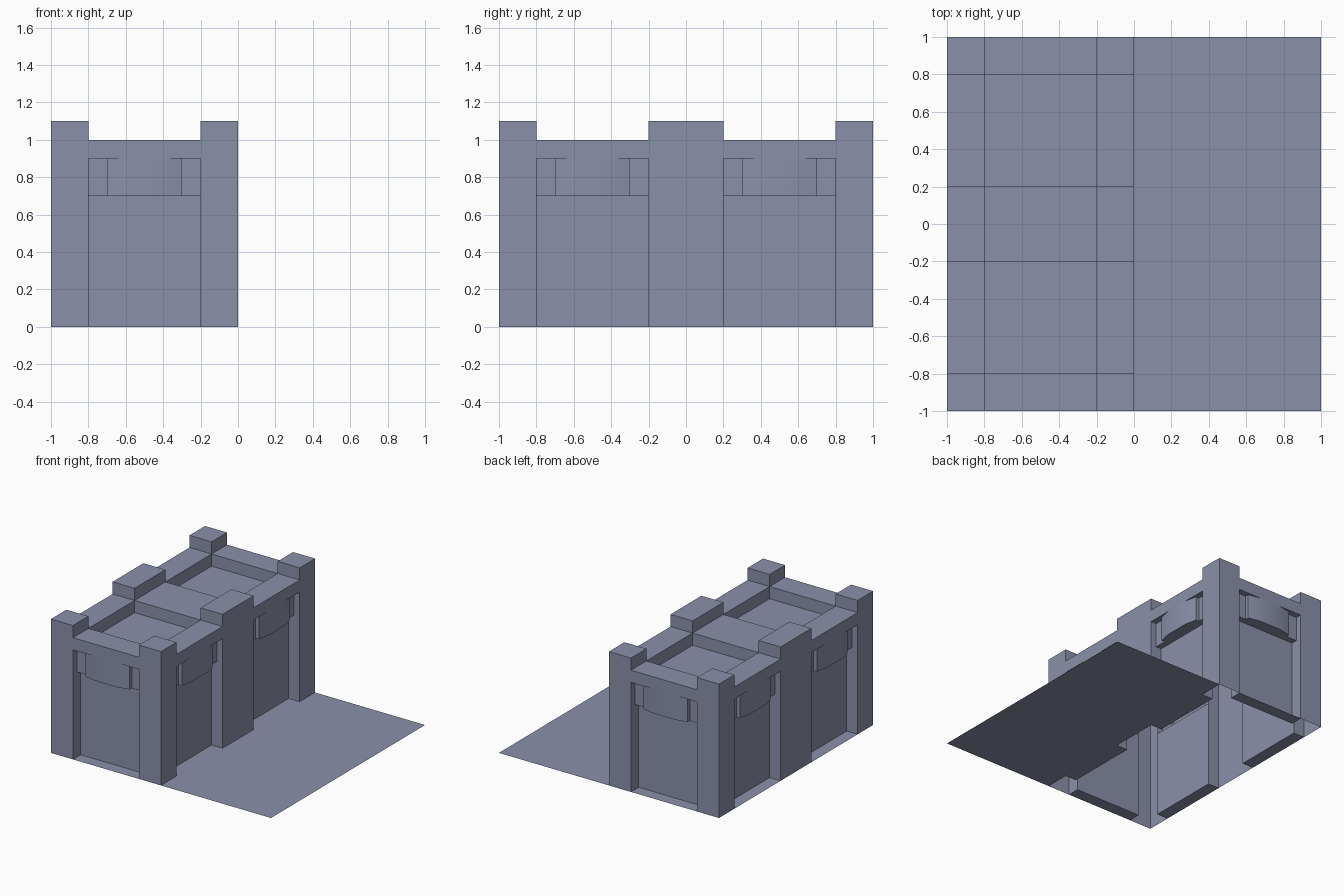
import bpy, bmesh, math
from mathutils import Vector, Matrix

if "Cube" in bpy.data.objects:
    bpy.data.objects.remove(bpy.data.objects["Cube"])

mat = bpy.data.materials.new("slate_grey")
mat.diffuse_color = (0.26, 0.28, 0.40, 1.0)
mat.use_nodes = True
mat.node_tree.nodes["Principled BSDF"].inputs["Base Color"].default_value = mat.diffuse_color


def quad(bm, pts, normal):
    """Add one face, wound so that it looks along the given normal."""
    f = bm.faces.new([bm.verts.new(p) for p in pts])
    f.normal_update()
    if f.normal.dot(Vector(normal)) < 0:
        f.normal_flip()


def box(bm, lo, hi, sides):
    """Add only the listed sides of a box, e.g. '+x-y+z'."""
    for i in range(0, len(sides), 2):
        s, a = sides[i], "xyz".index(sides[i + 1])
        b, c = [k for k in range(3) if k != a]
        pts = []
        for p, q in ((lo[b], lo[c]), (hi[b], lo[c]), (hi[b], hi[c]), (lo[b], hi[c])):
            v = [0, 0, 0]
            v[a], v[b], v[c] = (hi if s == "+" else lo)[a], p, q
            pts.append(v)
        n = [0, 0, 0]
        n[a] = 1 if s == "+" else -1
        quad(bm, pts, n)


def finish(bm, name, smooth=False):
    bmesh.ops.remove_doubles(bm, verts=bm.verts, dist=1e-4)
    me = bpy.data.meshes.new(name)
    bm.to_mesh(me)
    bm.free()
    me.materials.append(mat)
    ob = bpy.data.objects.new(name, me)
    bpy.context.collection.objects.link(ob)
    if smooth:
        bpy.ops.object.select_all(action='DESELECT')
        ob.select_set(True)
        bpy.context.view_layer.objects.active = ob
        bpy.ops.object.shade_smooth_by_angle(angle=math.radians(35))
    return ob


# Recessed wall bay with a bowed band under the lintel (local: outside is -y)
band = [(-.3, .05), (-.2, .05), (-.2, .02), (-.1, 0), (.1, 0), (.2, .02), (.2, .05), (.3, .05)]


def bay(name, x, y, turn):
    bm = bmesh.new()
    box(bm, (-.3, 0, 0), (-.3, .1, .9), "+x")            # jambs
    box(bm, (.3, 0, 0), (.3, .1, .9), "-x")
    box(bm, (-.3, 0, 0), (.3, .1, 0), "+z")              # sill strip on the ground
    box(bm, (-.3, .1, 0), (.3, .1, .7), "-y")            # recessed wall
    box(bm, (-.3, 0, .9), (.3, 0, 1), "-y")              # lintel
    for (ax, ay), (bx, by) in zip(band, band[1:]):       # band front
        quad(bm, [(ax, ay, .7), (bx, by, .7), (bx, by, .9), (ax, ay, .9)], (by - ay, ax - bx, 0))
        if bx - ax > .01:                                # band underside
            quad(bm, [(ax, ay, .7), (bx, by, .7), (bx, .1, .7), (ax, .1, .7)], (0, 0, -1))
    for s in (-1, 1):                                    # lintel underside
        quad(bm, [(s * .3, 0, .9), (s * .3, .05, .9), (s * .2, .05, .9),
                  (s * .2, .02, .9), (s * .1, 0, .9)], (0, 0, -1))
    bm.transform(Matrix.Translation((x, y, 0)) @ Matrix.Rotation(math.radians(turn), 4, 'Z'))
    finish(bm, name, True)


bay("front_bay", -.5, -1, 0)
bay("back_bay", -.5, 1, 180)
for label, y in (("front", -.5), ("back", .5)):
    bay("right_bay_" + label, 0, y, 90)
    bay("left_bay_" + label, -1, y, 270)

# Pillars: hollow outer faces with a raised cap
for xl, x0, ox in (("left", -1, "-x"), ("right", -.2, "+x")):
    for yl, y0, y1, oy in (("front", -1, -.8, "-y"), ("middle", -.2, .2, ""), ("back", .8, 1, "+y")):
        bm = bmesh.new()
        box(bm, (x0, y0, 0), (x0 + .2, y1, 1), ox + oy)
        box(bm, (x0, y0, 1), (x0 + .2, y1, 1.1), "+x-x+y-y+z")
        finish(bm, f"{yl}_{xl}_pillar")

# Roof: parapet tops, cross beam and two sunken decks
bm = bmesh.new()
for y0, y1 in ((-1, -.8), (-.2, .2), (.8, 1)):
    box(bm, (-.8, y0, 1), (-.2, y1, 1), "+z")
for y0 in (-.8, .2):
    for x0 in (-1, -.2):
        box(bm, (x0, y0, 1), (x0 + .2, y0 + .6, 1), "+z")
    box(bm, (-.8, y0, .9), (-.8, y0 + .6, 1), "+x")
    box(bm, (-.2, y0, .9), (-.2, y0 + .6, 1), "-x")
    box(bm, (-.8, y0, .9), (-.2, y0, 1), "+y")
    box(bm, (-.8, y0 + .6, .9), (-.2, y0 + .6, 1), "-y")
    box(bm, (-.8, y0, .9), (-.2, y0 + .6, .9), "+z")
finish(bm, "roof")

# Flat yard beside the building
bm = bmesh.new()
box(bm, (0, -1, 0), (1, 1, 0), "+z")
finish(bm, "yard")
